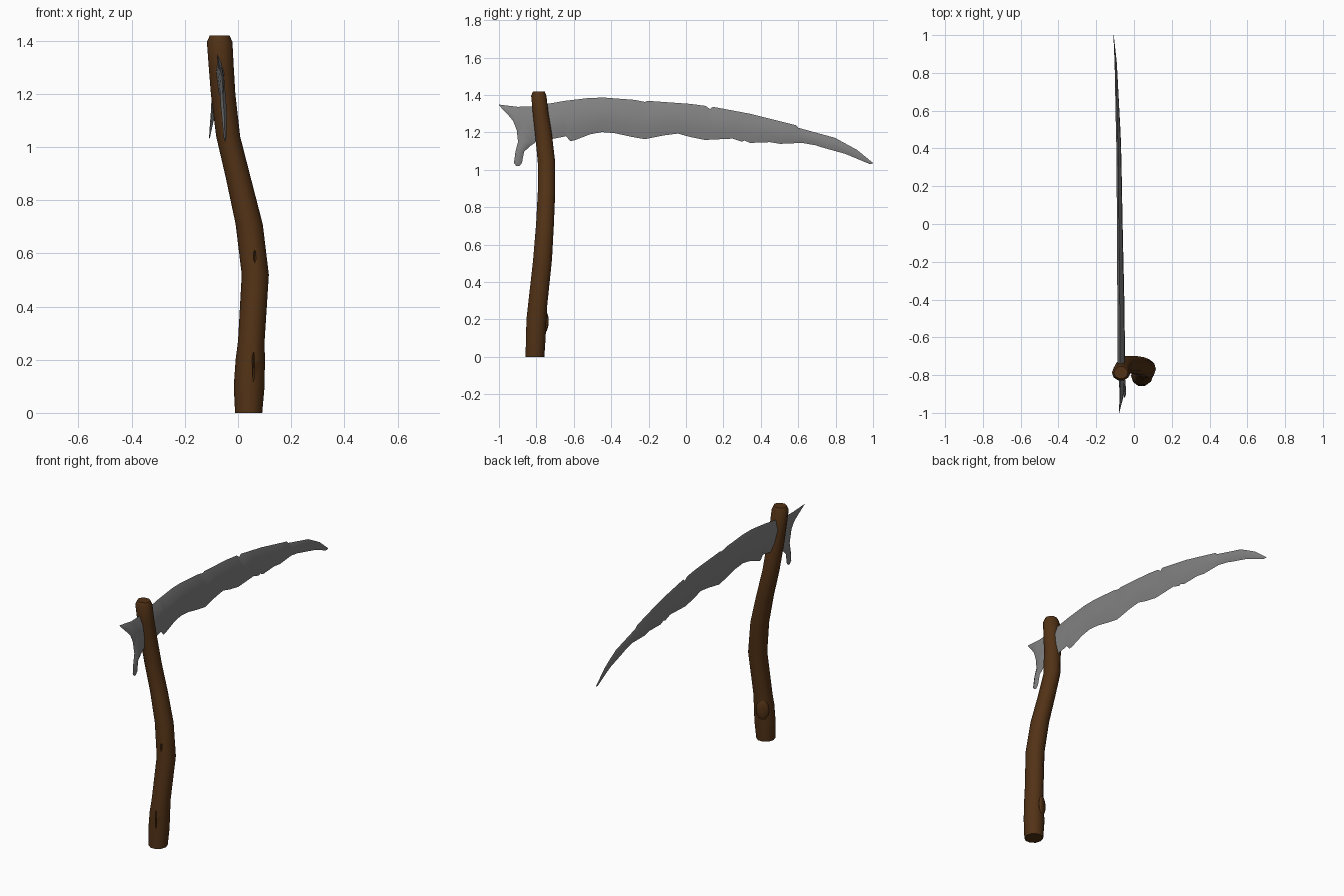
import bpy, bmesh, math
from mathutils import Vector

if "Cube" in bpy.data.objects:
    bpy.data.objects.remove(bpy.data.objects["Cube"])


def material(name, rgb):
    m = bpy.data.materials.new(name)
    m.diffuse_color = (*rgb, 1)
    m.use_nodes = True
    m.node_tree.nodes["Principled BSDF"].inputs["Base Color"].default_value = m.diffuse_color
    return m


WOOD = material("brown_wood", (0.085, 0.032, 0.008))
STEEL = material("dull_steel", (0.22, 0.22, 0.22))


def smooth(ob, angle):
    bpy.ops.object.select_all(action='DESELECT')
    ob.select_set(True)
    bpy.context.view_layer.objects.active = ob
    bpy.ops.object.shade_smooth_by_angle(angle=math.radians(angle))


def loft(name, rings, mat, angle=40):
    """Skin a list of equal-length rings and cap both ends."""
    bm = bmesh.new()
    vs = [[bm.verts.new(p) for p in r] for r in rings]
    n = len(rings[0])
    for a, b in zip(vs, vs[1:]):
        for i in range(n):
            j = (i + 1) % n
            bm.faces.new((a[i], a[j], b[j], b[i]))
    bm.faces.new(vs[0])
    bm.faces.new(vs[-1])
    bmesh.ops.remove_doubles(bm, verts=bm.verts, dist=0.0002)
    bmesh.ops.recalc_face_normals(bm, faces=bm.faces)
    me = bpy.data.meshes.new(name)
    bm.to_mesh(me)
    bm.free()
    ob = bpy.data.objects.new(name, me)
    bpy.context.collection.objects.link(ob)
    me.materials.append(mat)
    smooth(ob, angle)
    return ob


def interp(pts, t):
    for (a, va), (b, vb) in zip(pts, pts[1:]):
        if t <= b:
            return va + (vb - va) * max(0, (t - a) / (b - a))
    return pts[-1][1]


def lens(a, b, t):
    """Lens-shaped cross-section between two edge points, thickness t along x."""
    a, b = Vector(a), Vector(b)
    x = Vector((t / 2, 0, 0))
    return [a, a.lerp(b, .3) + x, a.lerp(b, .7) + x * .8, b,
            a.lerp(b, .7) - x * .8, a.lerp(b, .3) - x]


# Crooked wooden handle: z, centre x, centre y, radius x, radius y
stations = [(0, .040, -.808, .051, .053), (.10, .042, -.803, .058, .055),
            (.20, .046, -.800, .055, .056), (.27, .050, -.794, .050, .054),
            (.52, .065, -.767, .051, .053), (.71, .042, -.754, .051, .050),
            (.88, .002, -.746, .047, .049), (1.04, -.037, -.746, .045, .049),
            (1.2, -.056, -.763, .046, .047), (1.3, -.063, -.777, .047, .044),
            (1.395, -.069, -.787, .048, .043), (1.42, -.069, -.787, .037, .033)]
handle = loft("handle", [[(cx + rx * math.cos(k * math.pi / 5), cy + ry * math.sin(k * math.pi / 5), z)
                          for k in range(10)] for z, cx, cy, rx, ry in stations], WOOD, 50)

# Narrow cracks carved in the front of the handle
for x, y, z, h in ((.058, -.862, .18, .08), (.063, -.818, .59, .03)):
    bpy.ops.mesh.primitive_ico_sphere_add(subdivisions=1, location=(x, y, z))
    cutter = bpy.context.object
    cutter.scale = (.006, .022, h)
    mod = handle.modifiers.new("crack", 'BOOLEAN')
    mod.operation, mod.object = 'DIFFERENCE', cutter
    bpy.context.view_layer.objects.active = handle
    bpy.ops.object.modifier_apply(modifier=mod.name)
    bpy.data.objects.remove(cutter)

# Knot on the back of the handle
bpy.ops.mesh.primitive_uv_sphere_add(segments=8, ring_count=6, location=(.025, -.756, .19),
                                     rotation=(0, 0, math.radians(28)))
knot = bpy.context.object
knot.name = "handle_knot"
knot.scale = (.036, .016, .06)
knot.data.materials.append(WOOD)
smooth(knot, 50)

# Ragged scythe blade: upper and lower outlines as (y, z)
top = [(-1, 1.349), (-.90, 1.337), (-.82, 1.34), (-.74, 1.353), (-.647, 1.369), (-.513, 1.385),
       (-.433, 1.386), (-.273, 1.374), (-.22, 1.363), (-.205, 1.369), (.02, 1.353), (.105, 1.342),
       (.128, 1.325), (.144, 1.337), (.342, 1.30), (.59, 1.238), (.6, 1.225), (.797, 1.171),
       (.914, 1.107), (1, 1.037)]
bottom = [(-1, 1.345), (-.947, 1.289), (-.925, 1.262), (-.90, 1.20), (-.87, 1.16), (-.80, 1.15),
          (-.684, 1.171), (-.642, 1.18), (-.618, 1.153), (-.59, 1.16), (-.513, 1.19), (-.45, 1.202),
          (-.38, 1.196), (-.289, 1.176), (-.22, 1.164), (-.12, 1.184), (-.043, 1.194), (.021, 1.176),
          (.102, 1.160), (.25, 1.167), (.30, 1.150), (.312, 1.157), (.342, 1.144), (.45, 1.148),
          (.503, 1.139), (.62, 1.144), (.69, 1.132), (.717, 1.123), (.85, 1.086), (.98, 1.032), (1, 1.033)]
bend = [(-1, -.079), (-.9, -.063), (-.75, -.065), (-.4, -.068), (0, -.074), (.4, -.079), (.85, -.096), (1, -.108)]
thick = [(-1, .002), (-.9, .018), (-.75, .036), (-.5, .036), (0, .028), (.5, .022), (.85, .012), (1, .002)]
rings = []
for y in sorted({p[0] for p in top + bottom}):
    x = interp(bend, y)
    lean = interp([(-1, 0), (-.9, .009), (.5, .005), (1, 0)], y)
    rings.append(lens((x - lean, y, interp(top, y)), (x + lean, y, interp(bottom, y)), interp(thick, y)))
loft("blade", rings, STEEL)

# Hooked spike below the blade's tail: z, left y, right y, x, thickness
spike = [(1.27, -.91, -.80, -.063, .014), (1.21, -.905, -.79, -.058, .020), (1.15, -.898, -.80, -.054, .022),
         (1.125, -.905, -.836, -.052, .020), (1.096, -.912, -.866, -.051, .017),
         (1.037, -.920, -.877, -.049, .010), (1.021, -.908, -.89, -.049, .004)]
loft("blade_spike", [lens((x, l, z), (x, r, z), t) for z, l, r, x, t in spike], STEEL)
